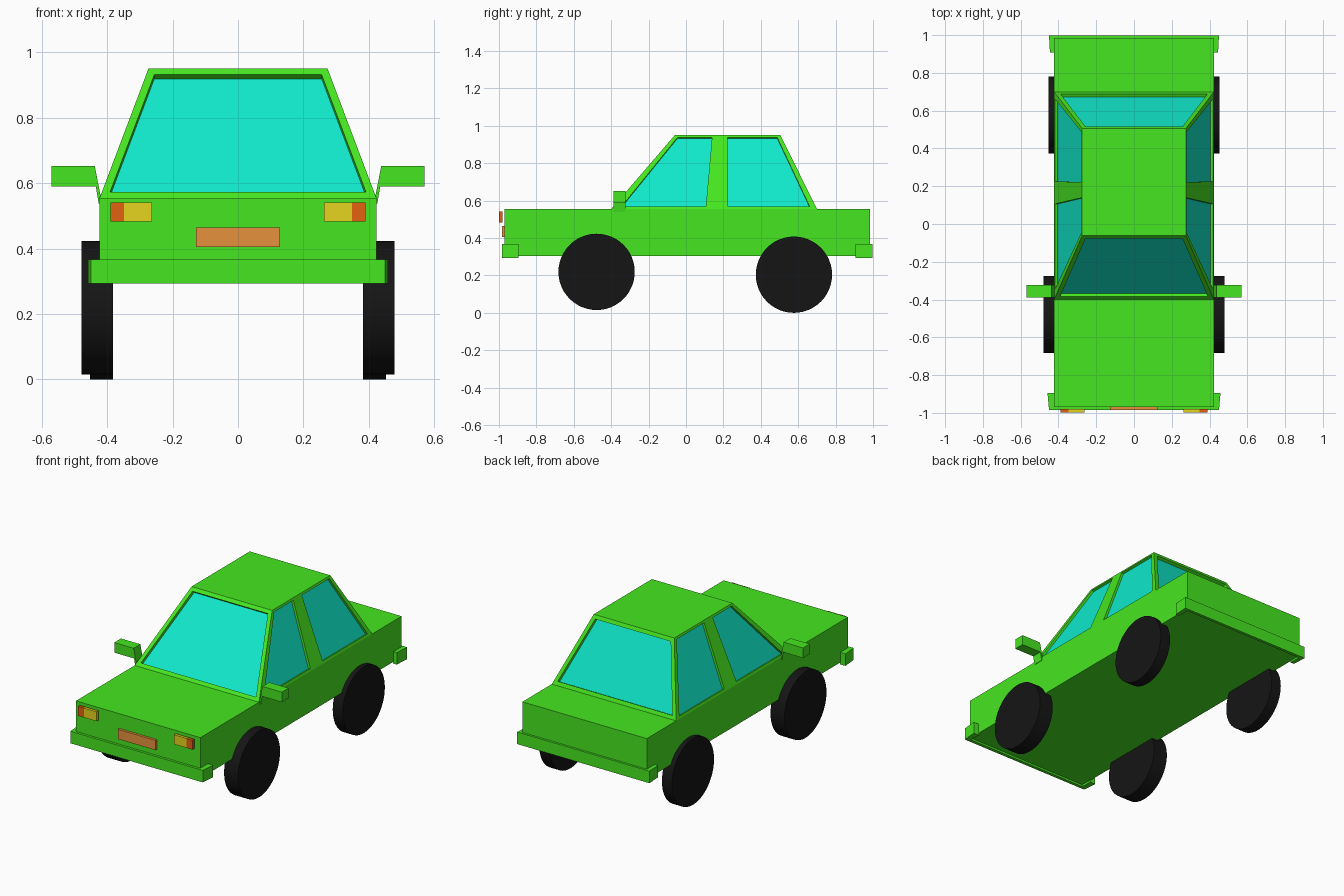
import bpy, bmesh, math
from mathutils import Matrix

if "Cube" in bpy.data.objects:
    bpy.data.objects.remove(bpy.data.objects["Cube"])


def material(name, rgb):
    m = bpy.data.materials.new(name)
    m.diffuse_color = (*rgb, 1)
    m.use_nodes = True
    m.node_tree.nodes["Principled BSDF"].inputs["Base Color"].default_value = m.diffuse_color
    return m


GREEN = material("green_paint", (0.062, 0.80, 0.015))
GLASS = material("teal_glass", (0.005, 0.82, 0.60))
BLACK = material("black_rubber", (0.0075, 0.0075, 0.0075))
YELLOW = material("yellow_lamp", (0.79, 0.66, 0.013))
ORANGE = material("orange_lamp", (0.77, 0.12, 0.005))
COPPER = material("copper_plate", (0.79, 0.29, 0.045))


def finish(name, bm, *mats, mirror=False):
    bmesh.ops.recalc_face_normals(bm, faces=bm.faces)
    mesh = bpy.data.meshes.new(name)
    bm.to_mesh(mesh)
    bm.free()
    ob = bpy.data.objects.new(name, mesh)
    bpy.context.collection.objects.link(ob)
    for m in mats:
        mesh.materials.append(m)
    if mirror:
        ob.modifiers.new("Mirror", 'MIRROR').use_mirror_merge = False
    return ob


def prism(name, profile, axis, a, b, mat, mirror=False):
    """Extrude a 2D profile along y or z from a to b."""
    bm = bmesh.new()
    at = (lambda p, h: (p[0], h, p[1])) if axis == 'y' else (lambda p, h: (p[0], p[1], h))
    face = bm.faces.new([bm.verts.new(at(p, a)) for p in profile])
    ext = bmesh.ops.extrude_face_region(bm, geom=[face])["geom"]
    step = (0, b - a, 0) if axis == 'y' else (0, 0, b - a)
    bmesh.ops.translate(bm, vec=step, verts=[g for g in ext if isinstance(g, bmesh.types.BMVert)])
    return finish(name, bm, mat, mirror=mirror)


def box(name, x, y, z, mat, mirror=False):
    profile = [(x[0], y[0]), (x[1], y[0]), (x[1], y[1]), (x[0], y[1])]
    return prism(name, profile, 'z', z[0], z[1], mat, mirror)


# Lower body
box("lower_body", (-0.423, 0.423), (-0.97, 0.985), (0.305, 0.555), GREEN)

# U-shaped bumpers wrapping the corners
def bumper(name, tip, face, inner, x_tip, x_end):
    half = [(x_tip, tip), (x_end, inner), (0.42, inner), (0.42, face)]
    prism(name, half + [(-x, y) for x, y in reversed(half)], 'z', 0.293, 0.367, GREEN)

bumper("front_bumper", -0.985, -0.965, -0.895, 0.45, 0.458)
bumper("rear_bumper", 0.998, 0.98, 0.907, 0.45, 0.445)

# Cabin: tapered shell with recessed windows
bm = bmesh.new()
low_y = (-0.40, -0.373, 0.119, 0.211, 0.683, 0.70)
high_y = (-0.06, -0.053, 0.154, 0.208, 0.497, 0.505)
rows = {s: ([bm.verts.new((s * 0.423, y, 0.555)) for y in low_y],
            [bm.verts.new((s * 0.274, y, 0.95)) for y in high_y]) for s in (-1, 1)}
(ll, lh), (rl, rh) = rows[-1], rows[1]
side_windows = []
for low, high in rows.values():
    strips = [bm.faces.new((low[i], low[i + 1], high[i + 1], high[i])) for i in range(5)]
    side_windows += [strips[1], strips[3]]
screens = [bm.faces.new((ll[i], rl[i], rh[i], lh[i])) for i in (0, -1)]
bm.faces.new(lh + rh[::-1])
bm.faces.new(ll + rl[::-1])
bmesh.ops.recalc_face_normals(bm, faces=bm.faces)
for panes, rim, sink in ((side_windows, 0.014, 0.014), (screens, 0.024, 0.02)):
    bmesh.ops.inset_individual(bm, faces=panes, thickness=rim, use_even_offset=True)
    for pane in panes:
        n = pane.normal.copy()
        new = bmesh.ops.extrude_face_region(bm, geom=[pane])["geom"]
        bmesh.ops.translate(bm, vec=n * -sink,
                            verts=[g for g in new if isinstance(g, bmesh.types.BMVert)])
        for g in new:
            if isinstance(g, bmesh.types.BMFace):
                g.material_index = 1
        if pane.is_valid:
            bmesh.ops.delete(bm, geom=[pane], context='FACES_ONLY')
finish("cabin", bm, GREEN, GLASS)

# Door mirrors with their stalks
prism("door_mirrors", [(0.57, 0.652), (0.57, 0.59), (0.435, 0.59), (0.426, 0.538),
                       (0.418, 0.538), (0.42, 0.56), (0.438, 0.652)],
      'y', -0.388, -0.323, GREEN, mirror=True)

# Lamps and front plate
box("headlamps", (0.263, 0.348), (-0.998, -0.98), (0.483, 0.541), YELLOW, mirror=True)
box("turn_lamps", (0.348, 0.39), (-0.999, -0.98), (0.483, 0.541), ORANGE, mirror=True)
box("front_plate", (-0.128, 0.128), (-0.985, -0.969), (0.405, 0.465), COPPER)


# Wheels
def wheels(name, x0, x1, y, z, r):
    bm = bmesh.new()
    place = Matrix.Translation(((x0 + x1) / 2, y, z)) @ Matrix.Rotation(math.pi / 2, 4, 'Y')
    bmesh.ops.create_cone(bm, cap_ends=True, segments=48, radius1=r, radius2=r,
                          depth=x1 - x0, matrix=place)
    ob = finish(name, bm, BLACK, mirror=True)
    bpy.ops.object.select_all(action='DESELECT')
    ob.select_set(True)
    bpy.context.view_layer.objects.active = ob
    bpy.ops.object.shade_smooth_by_angle()

wheels("front_wheels", 0.383, 0.478, -0.478, 0.219, 0.204)
wheels("rear_wheels", 0.383, 0.452, 0.577, 0.204, 0.204)
